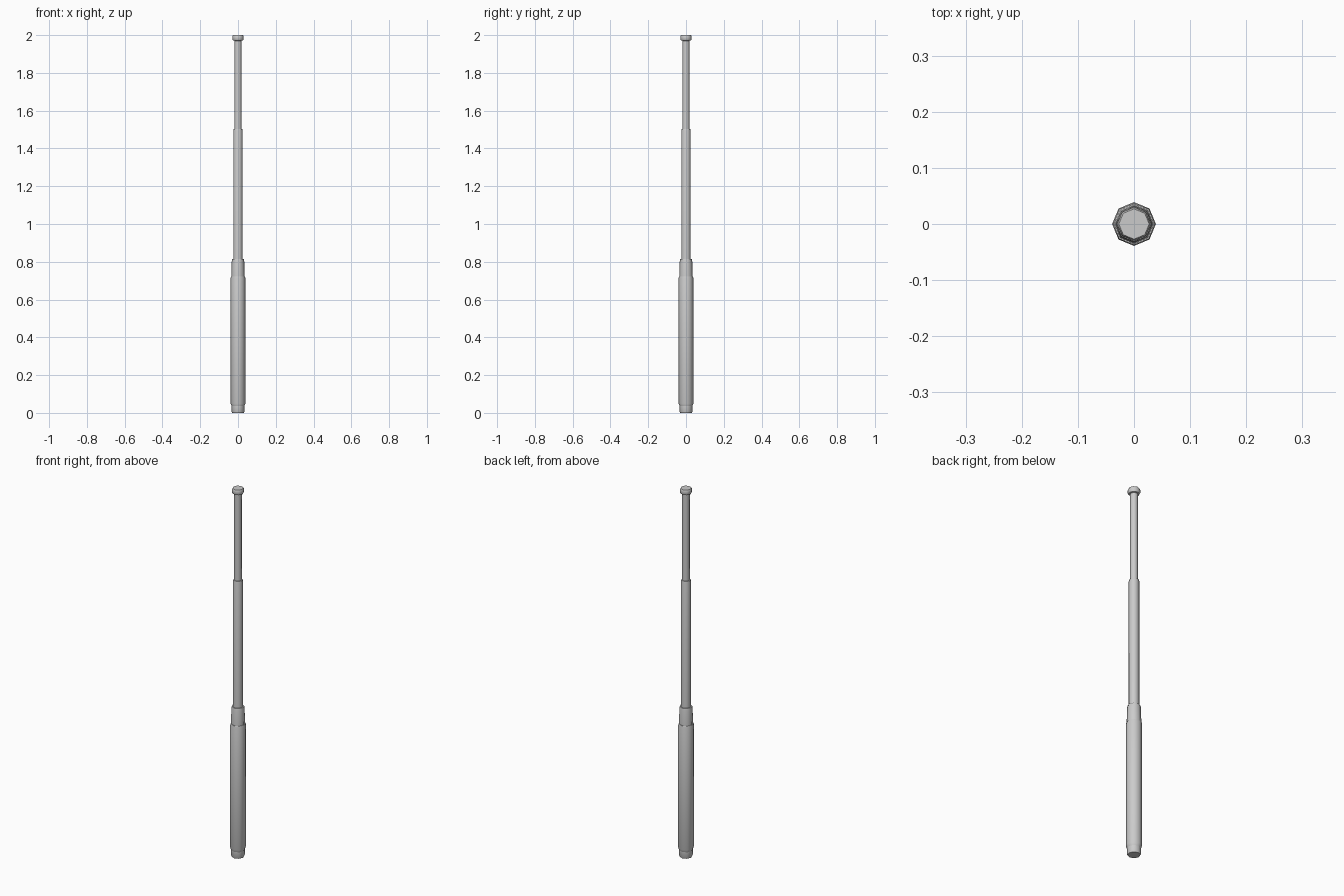
import bpy, bmesh, math

if "Cube" in bpy.data.objects:
    bpy.data.objects.remove(bpy.data.objects["Cube"])

SIDES = 8


def lathe(name, profile, cap_bottom=False, cap_top=False):
    """Revolve (radius, height) points into an eight-sided shell."""
    bm = bmesh.new()
    rings = []
    for r, z in profile:
        rings.append([bm.verts.new((r * math.cos(2 * math.pi * i / SIDES),
                                    r * math.sin(2 * math.pi * i / SIDES), z))
                      for i in range(SIDES)])
    for a, b in zip(rings, rings[1:]):
        for i in range(SIDES):
            j = (i + 1) % SIDES
            bm.faces.new((a[i], a[j], b[j], b[i]))
    if cap_bottom:
        bm.faces.new(rings[0][::-1])
    if cap_top:
        bm.faces.new(rings[-1])
    mesh = bpy.data.meshes.new(name)
    bm.to_mesh(mesh)
    bm.free()
    obj = bpy.data.objects.new(name, mesh)
    bpy.context.collection.objects.link(obj)
    for p in mesh.polygons:
        p.use_smooth = True
    bpy.context.view_layer.objects.active = obj
    obj.select_set(True)
    bpy.ops.object.shade_smooth_by_angle(angle=math.radians(50))
    obj.select_set(False)
    return obj


# Butt cap under the grip
lathe("end_cap", [(0.031, 0.0), (0.034, 0.006), (0.034, 0.04)], cap_bottom=True)
# Thick hand grip with softened ends
lathe("grip", [(0.034, 0.036), (0.039, 0.05), (0.039, 0.715), (0.037, 0.722), (0.034, 0.722)])
# Collar where the shaft slides out
lathe("collar", [(0.035, 0.72), (0.033, 0.805), (0.031, 0.815), (0.024, 0.815)])
# Telescoping shaft sections
lathe("middle_shaft", [(0.025, 0.812), (0.025, 1.495), (0.0235, 1.502), (0.019, 1.502)])
lathe("upper_shaft", [(0.019, 1.50), (0.019, 1.975)])
# Striking tip
lathe("tip", [(0.019, 1.97), (0.027, 1.972), (0.03, 1.978), (0.03, 1.993), (0.027, 2.0)],
      cap_top=True)
